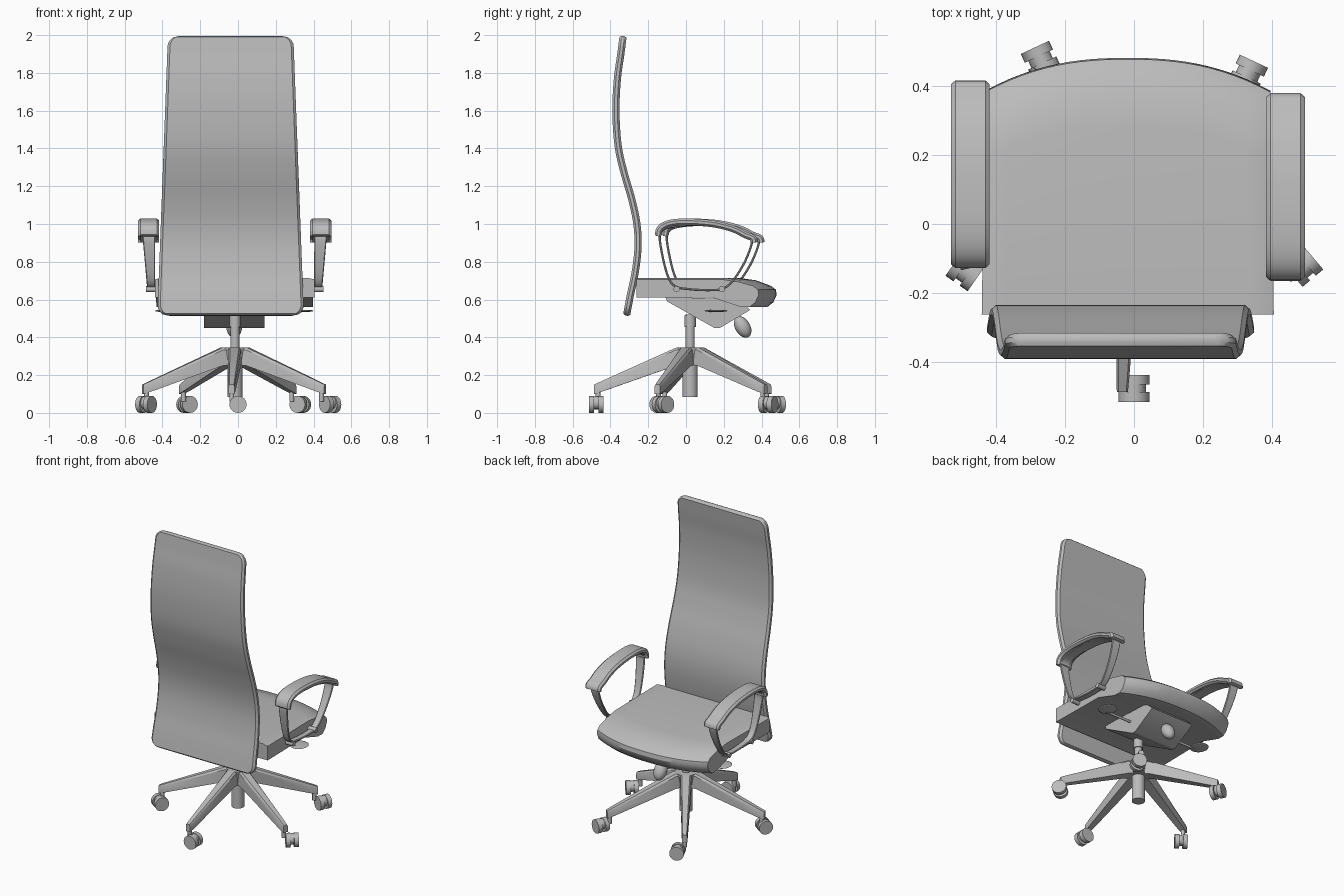
import bpy, bmesh
from math import radians, sin, cos, pi, sqrt
from mathutils import Vector, Matrix

cube = bpy.data.objects.get("Cube")
if cube:
    bpy.data.objects.remove(cube)

grey = bpy.data.materials.new("plain_grey")
grey.use_nodes = True
grey.diffuse_color = (0.5, 0.5, 0.5, 1)
grey.node_tree.nodes["Principled BSDF"].inputs["Base Color"].default_value = (0.5, 0.5, 0.5, 1)
parts = []


def finish(name, bm):
    bmesh.ops.recalc_face_normals(bm, faces=bm.faces)
    mesh = bpy.data.meshes.new(name)
    bm.to_mesh(mesh)
    bm.free()
    mesh.materials.append(grey)
    obj = bpy.data.objects.new(name, mesh)
    bpy.context.collection.objects.link(obj)
    parts.append(obj)
    return obj


def loft(name, rings, closed=False):
    """Skin a list of equal-length rings, capping the ends unless closed."""
    bm = bmesh.new()
    rows = [[bm.verts.new(p) for p in ring] for ring in rings]
    n = len(rows[0])
    pairs = list(zip(rows, rows[1:]))
    if closed:
        pairs.append((rows[-1], rows[0]))
    else:
        bm.faces.new(rows[0])
        bm.faces.new(rows[-1])
    for a, b in pairs:
        for i in range(n):
            j = (i + 1) % n
            bm.faces.new((a[i], a[j], b[j], b[i]))
    return finish(name, bm)


def spline(points, steps, closed=False):
    """Smooth curve through the points."""
    pts = [Vector(p) for p in points]
    n = len(pts)
    out = []
    for i in range(n if closed else n - 1):
        if closed:
            a, b, c, d = (pts[(i + k) % n] for k in (-1, 0, 1, 2))
        else:
            a, b, c, d = (pts[min(max(i + k, 0), n - 1)] for k in (-1, 0, 1, 2))
        for s in range(steps):
            t = s / steps
            out.append(0.5 * (2 * b + (c - a) * t + (2 * a - 5 * b + 4 * c - d) * t * t
                              + (3 * b - a - 3 * c + d) * t ** 3))
    if not closed:
        out.append(pts[-1])
    return out


def ribbon(name, path, centre, width, thick, closed=False):
    """Sweep a flat, round-edged section along a side-view (y, z) path.
    centre, width and thick are functions of the path index (half sizes)."""
    n = len(path)
    rings = []
    for i, p in enumerate(path):
        if closed:
            tan = path[(i + 1) % n] - path[i - 1]
        else:
            tan = path[min(i + 1, n - 1)] - path[max(i - 1, 0)]
        tan = tan.normalized()
        nor = Vector((-tan.y, tan.x))
        c, w, h = centre(i), width(i), thick(i)
        e = h * 0.7
        section = [(-w + e, h), (w - e, h), (w, h * 0.4), (w, -h * 0.4),
                   (w - e, -h), (-w + e, -h), (-w, -h * 0.4), (-w, h * 0.4)]
        rings.append([(c + x, p.x + nor.x * q, p.y + nor.y * q) for x, q in section])
    return loft(name, rings, closed)


def cylinder(name, centre, radius, length, axis=(0, 0, 1), top=None, sides=24):
    bm = bmesh.new()
    rot = Vector(axis).to_track_quat('Z', 'Y').to_matrix().to_4x4()
    bmesh.ops.create_cone(bm, cap_ends=True, segments=sides, radius1=radius,
                          radius2=radius if top is None else top, depth=length,
                          matrix=Matrix.Translation(centre) @ rot)
    return finish(name, bm)


def ellipsoid(name, centre, size, tilt=0):
    bm = bmesh.new()
    bmesh.ops.create_uvsphere(bm, u_segments=20, v_segments=12, radius=1,
                              matrix=Matrix.Translation(centre) @ Matrix.Rotation(tilt, 4, 'X')
                              @ Matrix.Diagonal((*size, 1)))
    return finish(name, bm)


# Tall curved backrest, tapering upward with rounded corners
back = spline([(-0.315, 0.515), (-0.295, 0.62), (-0.268, 0.75), (-0.254, 0.88), (-0.26, 1.0),
               (-0.287, 1.13), (-0.33, 1.28), (-0.36, 1.42), (-0.371, 1.6), (-0.363, 1.77),
               (-0.345, 1.9), (-0.333, 1.995)], 8)


def back_width(i):
    z = back[i].y
    d = min(z - 0.515, 1.995 - z, 0.055)
    k = 1 - d / 0.055
    return 0.388 - 0.056 * (z - 0.515) / 1.48 - 0.06 * (1 - sqrt(max(0, 1 - k * k)))


ribbon("backrest", back, lambda i: -0.039, back_width,
       lambda i: 0.008 if i in (0, len(back) - 1) else 0.019)

# Seat cushion with bowed waterfall front
rings = []
for k in range(-12, 13):
    s = k / 12
    front = 0.48 - 0.095 * abs(s) ** 2.4
    e = 0.008 if abs(k) == 12 else 0
    side = [(-0.262, 0.715 - e), (front - 0.2, 0.715 - e), (front - 0.11, 0.702 - e),
            (front - 0.03, 0.672), (front - 0.004, 0.652), (front, 0.625), (front - 0.018, 0.585),
            (front - 0.05, 0.56), (front - 0.1, 0.562), (front - 0.25, 0.612), (-0.262, 0.612)]
    rings.append([(-0.018 + s * (0.422 - 0.015 * (y + 0.26)), y, z) for y, z in side])
loft("seat", rings)

# Tilt mechanism box under the seat
box = [(-0.11, 0.615), (-0.1, 0.59), (0.15, 0.45), (0.18, 0.45), (0.34, 0.545), (0.28, 0.6)]
loft("tilt_mechanism", [[(x, y, z) for y, z in box] for x in (-0.18, 0.14)])
ellipsoid("tension_knob", (-0.02, 0.3, 0.455), (0.042, 0.04, 0.062), radians(30))

# Side levers with flat paddles
for label, sx, px in (("left", 1, 0.345), ("right", -1, -0.385)):
    cylinder(label + "_lever_rod", (px - sx * 0.11, 0.13, 0.54), 0.008, 0.2, (1, 0, 0), sides=12)
    ellipsoid(label + "_lever_paddle", (px, 0.16, 0.54), (0.056, 0.062, 0.006))

# Armrests: flat looped strap, curved pad and mounting bolts
pad = spline([(-0.147, 0.935), (-0.14, 0.972), (-0.105, 0.998), (-0.04, 1.01), (0.06, 1.009),
              (0.16, 0.998), (0.25, 0.974), (0.315, 0.942), (0.355, 0.925), (0.36, 0.902)], 4)
loop = spline([(-0.135, 0.95), (-0.132, 0.87), (-0.1, 0.735), (-0.06, 0.672), (0.02, 0.655),
               (0.13, 0.65), (0.2, 0.66), (0.26, 0.715), (0.325, 0.83), (0.345, 0.93),
               (0.25, 0.968), (0.08, 0.995), (-0.08, 0.985)], 5, closed=True)
for label, sx, cx, dy in (("left", 1, 0.438, 0), ("right", -1, -0.473, 0.037)):
    shift = Vector((0, dy, 0))
    rise = [min(1, max(0, (p.y - 0.65) / 0.3)) for p in loop]
    strap = ribbon(label + "_arm_strap", loop, lambda i: cx - sx * 0.014 * (1 - rise[i]),
                   lambda i: 0.021 + 0.013 * rise[i], lambda i: 0.006, closed=True)
    top = ribbon(label + "_arm_pad", pad, lambda i: cx, lambda i: 0.056,
                 lambda i: 0.011 if i in (0, len(pad) - 1) else 0.018)
    strap.location = top.location = shift
    for y in (-0.05, 0.19):
        cylinder(label + "_arm_bolt", (cx - sx * 0.02, y + dy, 0.655), 0.016, 0.07,
                 (1, 0, 0), sides=16)

# Gas column and hub
hub = Vector((-0.016, 0.022, 0))
cylinder("column_piston", hub + Vector((0, 0, 0.42)), 0.024, 0.2)
cylinder("column_collar", hub + Vector((0, 0, 0.485)), 0.03, 0.06)
cylinder("column_housing", hub + Vector((0, 0, 0.2)), 0.04, 0.23)
cylinder("base_hub", hub + Vector((0, 0, 0.3)), 0.058, 0.09, top=0.07, sides=20)

# Five legs, each with a twin-wheel caster
casters = [(0.0, -0.475, 90), (0.488, -0.122, 40), (0.33, 0.435, 65),
           (-0.27, 0.475, 115), (-0.487, -0.135, 145)]
for k, (x, y, turn) in enumerate(casters):
    a = radians(-92 + 72 * k)
    out, across = Vector((cos(a), sin(a), 0)), Vector((-sin(a), cos(a), 0))
    rings = []
    for r, low, high, w in ((0.03, 0.255, 0.345, 0.036), (0.075, 0.25, 0.345, 0.034),
                            (0.46, 0.115, 0.172, 0.019), (0.508, 0.1, 0.15, 0.016)):
        rings.append([hub + out * r + across * (s * m * w) + Vector((0, 0, z))
                      for s, m, z in ((-1, 1, low), (1, 1, low), (1, 1, high - 0.012),
                                      (1, 0.7, high), (-1, 0.7, high), (-1, 1, high - 0.012))])
    loft("base_leg", rings)
    end = hub + out * 0.488
    cylinder("caster_stem", end + Vector((0, 0, 0.095)), 0.013, 0.07, sides=12)
    centre = Vector((x, y, 0.045))
    axle = Vector((cos(radians(turn)), sin(radians(turn)), 0))
    for s in (-1, 1):
        cylinder("caster_wheel", centre + axle * (s * 0.025), 0.045, 0.028, axle)
    cylinder("caster_body", centre + Vector((0, 0, 0.008)), 0.034, 0.03, axle, sides=16)

# Smooth shading with crisp edges
bpy.ops.object.select_all(action='DESELECT')
for obj in parts:
    obj.select_set(True)
bpy.context.view_layer.objects.active = parts[0]
bpy.ops.object.shade_smooth_by_angle(angle=radians(32))
